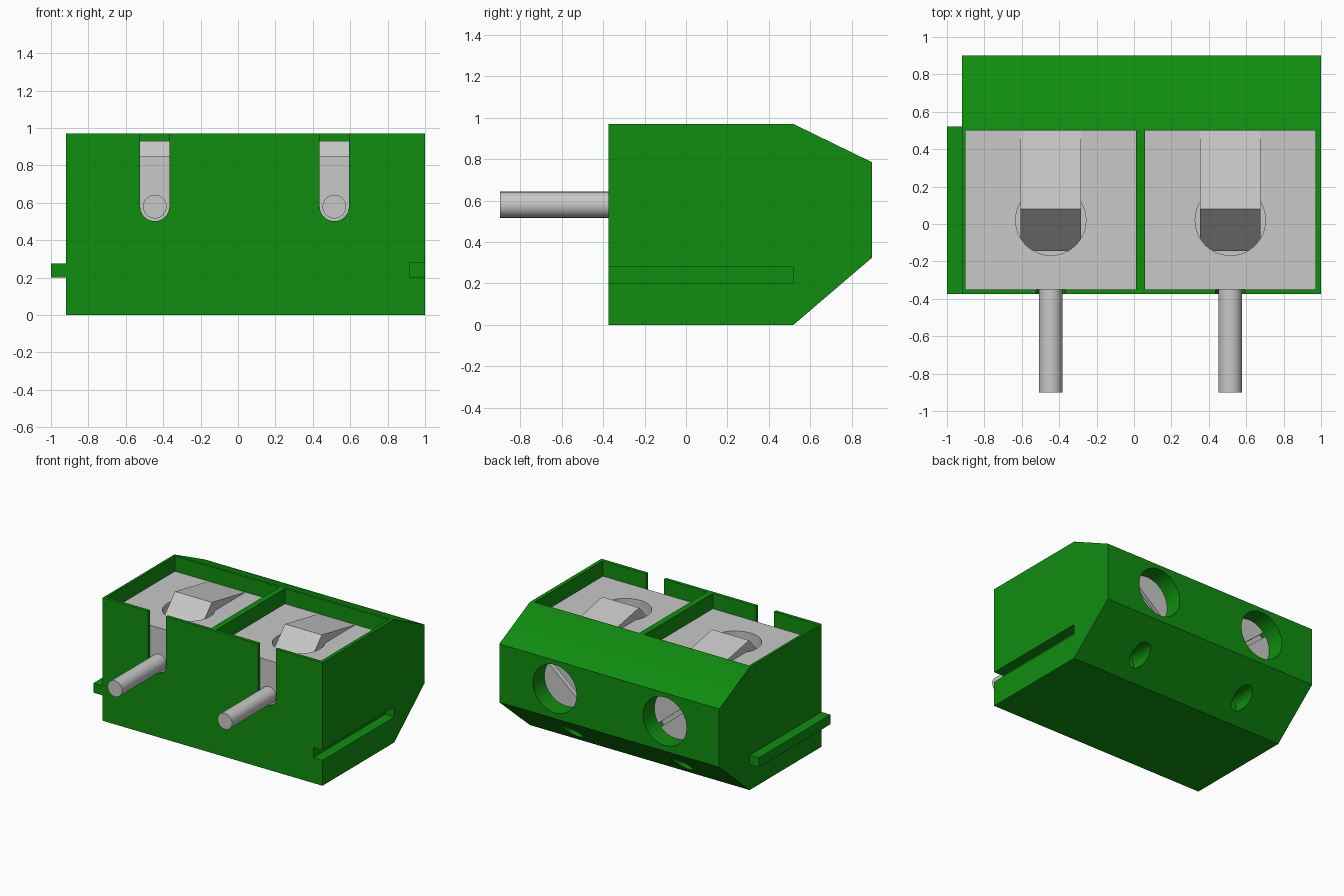
import bpy, bmesh, math
from mathutils import Matrix, Vector

cube = bpy.data.objects.get("Cube")
if cube:
    bpy.data.objects.remove(cube, do_unlink=True)


def material(name, rgb):
    m = bpy.data.materials.new(name)
    m.use_nodes = True
    m.diffuse_color = (*rgb, 1)
    m.node_tree.nodes["Principled BSDF"].inputs["Base Color"].default_value = (*rgb, 1)
    return m


GREEN = material("green plastic", (0.005, 0.27, 0.005))
METAL = material("grey metal", (0.58, 0.58, 0.58))


def finish(bm, name, mat):
    bmesh.ops.recalc_face_normals(bm, faces=bm.faces)
    me = bpy.data.meshes.new(name)
    bm.to_mesh(me)
    bm.free()
    me.materials.append(mat)
    ob = bpy.data.objects.new(name, me)
    bpy.context.collection.objects.link(ob)
    return ob


def box(name, mat, x0, x1, y0, y1, z0, z1):
    bm = bmesh.new()
    bmesh.ops.create_cube(bm, size=1)
    for v in bm.verts:
        v.co = Vector(((x0 + x1) / 2 + v.co.x * (x1 - x0),
                       (y0 + y1) / 2 + v.co.y * (y1 - y0),
                       (z0 + z1) / 2 + v.co.z * (z1 - z0)))
    return finish(bm, name, mat)


def prism(name, mat, points, axis, a, b):
    """Extrude a profile along x (points are y, z) or along y (points are x, z)."""
    bm = bmesh.new()
    if axis == 'x':
        verts = [bm.verts.new((a, p, q)) for p, q in points]
        step = (b - a, 0, 0)
    else:
        verts = [bm.verts.new((p, a, q)) for p, q in points]
        step = (0, b - a, 0)
    res = bmesh.ops.extrude_face_region(bm, geom=[bm.faces.new(verts)],
                                        use_keep_orig=True)
    moved = [g for g in res["geom"] if isinstance(g, bmesh.types.BMVert)]
    bmesh.ops.translate(bm, verts=moved, vec=step)
    return finish(bm, name, mat)


def cylinder(name, mat, start, end, r, n=48):
    s, e = Vector(start), Vector(end)
    bm = bmesh.new()
    rot = (e - s).to_track_quat('Z', 'Y').to_matrix().to_4x4()
    bmesh.ops.create_cone(bm, cap_ends=True, segments=n, radius1=r, radius2=r,
                          depth=(e - s).length,
                          matrix=Matrix.Translation((s + e) / 2) @ rot)
    return finish(bm, name, mat)


def select(ob):
    bpy.ops.object.select_all(action='DESELECT')
    ob.select_set(True)
    bpy.context.view_layer.objects.active = ob


def cut(ob, cutter):
    cutter.hide_render = True
    mod = ob.modifiers.new("cut", 'BOOLEAN')
    mod.operation = 'DIFFERENCE'
    mod.solver = 'EXACT'
    mod.object = cutter
    select(ob)
    bpy.ops.object.modifier_apply(modifier=mod.name)
    bpy.data.objects.remove(cutter, do_unlink=True)


def smooth(ob):
    select(ob)
    bpy.ops.object.shade_smooth_by_angle(angle=math.radians(30))


# Housing with chamfered back, side groove and matching side rail
housing = prism("housing", GREEN,
                [(-0.375, 0), (0.52, 0), (0.9, 0.325), (0.9, 0.785),
                 (0.52, 0.97), (-0.375, 0.97)], 'x', -0.92, 1.0)
cut(housing, box("groove_cutter", GREEN, 0.92, 1.1, -0.5, 0.52, 0.2, 0.28))
box("side_rail", GREEN, -1.0, -0.92, -0.375, 0.52, 0.2, 0.275)

# Two identical terminals; only the screw slot angle differs
for side, cx, angle in (("right", -0.445, 140), ("left", 0.515, 40)):
    x0, x1 = cx - 0.456, cx + 0.456

    # Pocket open at the top
    cut(housing, box("pocket_cutter", GREEN, x0, x1, -0.35, 0.5, 0.3, 1.2))

    # Round-bottomed slot through the front wall
    r, zc = 0.078, 0.58
    arc = [(cx + r * math.cos(math.pi * (1 + i / 16)),
            zc + r * math.sin(math.pi * (1 + i / 16))) for i in range(17)]
    cut(housing, prism("slot_cutter", GREEN,
                       arc + [(cx + r, 1.2), (cx - r, 1.2)], 'y', -0.5, -0.3))

    # Screw hole in the back and small hole in the lower chamfer
    cut(housing, cylinder("screw_hole_cutter", GREEN, (cx, 0.6, 0.56), (cx, 1.1, 0.56), 0.19))
    cut(housing, cylinder("small_hole_cutter", GREEN, (cx, 0.53, 0.137), (cx, 1.0, 0.137), 0.07, 32))

    # Metal block with a round well in its top
    block = box(side + "_terminal_block", METAL, x0, x1, -0.35, 0.5, 0.3, 0.85)
    cut(block, cylinder("well_cutter", METAL, (cx, 0.02, 0.64), (cx, 0.02, 1.0), 0.188))
    smooth(block)

    # Wedge-shaped clamp rising out of the well
    prism(side + "_clamp", METAL,
          [(0.5, 0.85), (0.08, 0.93), (-0.145, 0.69), (-0.145, 0.62), (0.49, 0.62)],
          'x', cx - 0.161, cx + 0.161)

    # Contact pin
    smooth(cylinder(side + "_pin", METAL, (cx, -0.9, zc), (cx, -0.34, zc), 0.063))

    # Slotted screw
    screw = cylinder(side + "_screw", METAL, (cx, 0.55, 0.56), (cx, 0.76, 0.56), 0.189)
    slot = box("screw_slot_cutter", METAL, -0.3, 0.3, -0.04, 0.1, -0.016, 0.016)
    slot.data.transform(Matrix.Translation((cx, 0.76, 0.56))
                        @ Matrix.Rotation(-math.radians(angle), 4, 'Y'))
    cut(screw, slot)
    smooth(screw)

smooth(housing)
